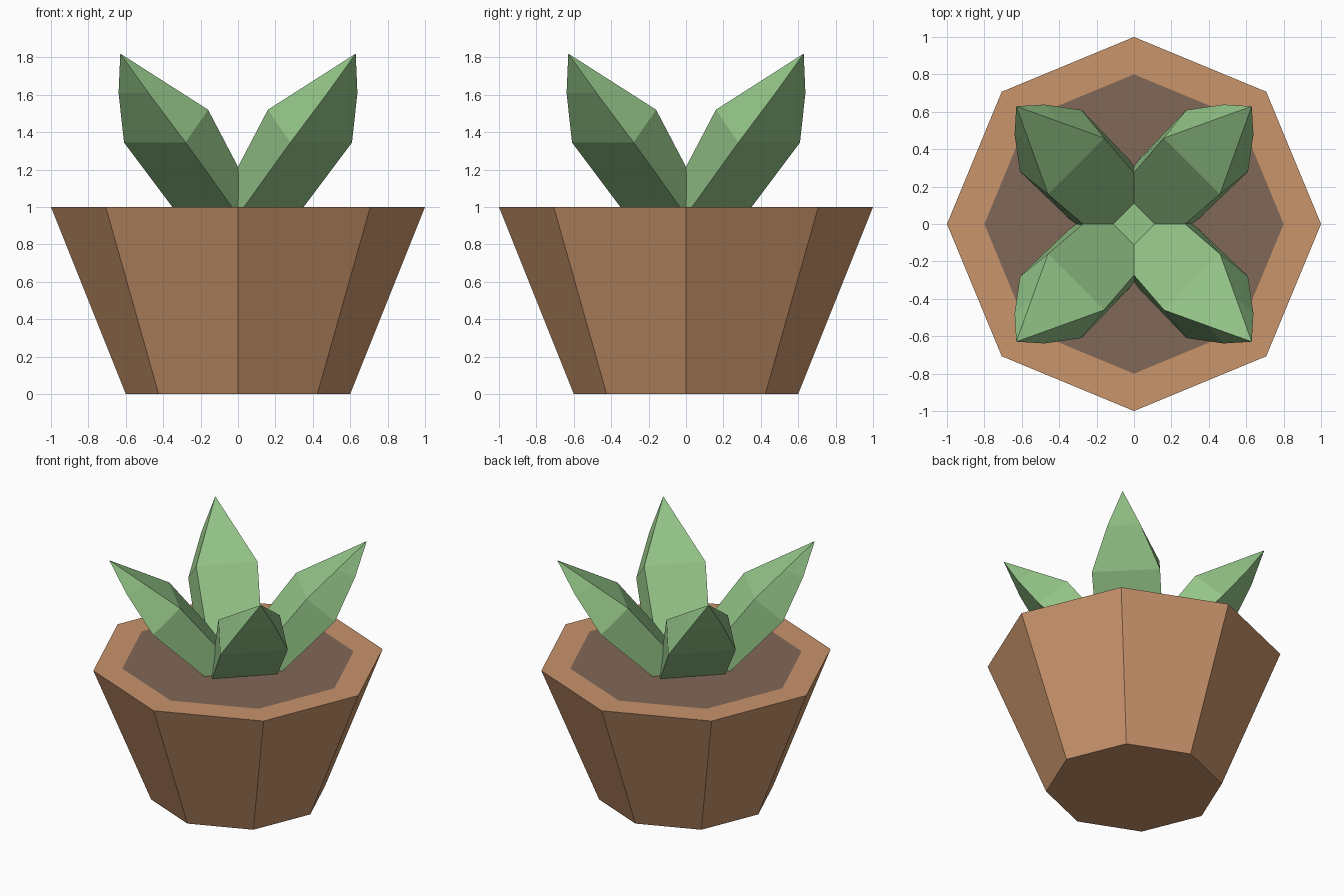
import bpy
import bmesh
from math import radians
from mathutils import Matrix, Vector

cube = bpy.data.objects.get("Cube")
if cube:
    bpy.data.objects.remove(cube, do_unlink=True)


def material(name, rgb):
    mat = bpy.data.materials.new(name)
    mat.use_nodes = True
    mat.diffuse_color = (*rgb, 1)
    mat.node_tree.nodes["Principled BSDF"].inputs["Base Color"].default_value = (*rgb, 1)
    return mat


def finish(name, bm, *mats):
    bmesh.ops.recalc_face_normals(bm, faces=bm.faces)
    mesh = bpy.data.meshes.new(name)
    bm.to_mesh(mesh)
    bm.free()
    for mat in mats:
        mesh.materials.append(mat)
    obj = bpy.data.objects.new(name, mesh)
    bpy.context.collection.objects.link(obj)
    return obj


clay = material("terracotta", (0.58, 0.297, 0.148))
earth = material("soil", (0.22, 0.138, 0.096))
green = material("leaf green", (0.295, 0.555, 0.245))

# Pot: eight-sided tapered body, with the soil set flush into its top
bm = bmesh.new()
bmesh.ops.create_cone(bm, cap_ends=True, segments=8, radius1=0.6, radius2=1.0,
                      depth=1.0, matrix=Matrix.Translation((0, 0, 0.5)))
# Turn so that corners point along the axes
corner = max(bm.verts, key=lambda v: v.co.z).co
bmesh.ops.rotate(bm, verts=bm.verts,
                 matrix=Matrix.Rotation(-corner.to_2d().angle_signed(Vector((1, 0))) * -1, 3, "Z")
                 if abs(corner.x * corner.y) > 0.001 and abs(abs(corner.x) - abs(corner.y)) > 0.001
                 else Matrix.Identity(3))
top = max(bm.faces, key=lambda f: f.calc_center_median().z)
rim = bmesh.ops.extrude_face_region(bm, geom=[top])
soil_face = [f for f in rim["geom"] if isinstance(f, bmesh.types.BMFace)][0]
bmesh.ops.scale(bm, vec=(0.8, 0.8, 1), verts=soil_face.verts)
soil_face.material_index = 1
if top.is_valid:
    bm.faces.remove(top)
finish("pot", bm, clay, earth)

# Leaf sections: reach, height and half width of the inner, then the outer edge
SECTIONS = [
    ((0.0, 1.07, 0.185), (0.0, 0.98, 0.185)),
    ((0.078, 1.07, 0.185), (0.25, 0.98, 0.225)),
    ((0.438, 1.52, 0.212), (0.629, 1.345, 0.233)),
    ((0.664, 1.67, 0.106), (0.79, 1.61, 0.113)),
]
TIP = (0.89, 0, 1.82)


def leaf(name, angle):
    bm = bmesh.new()
    rings = []
    for (ri, zi, wi), (ro, zo, wo) in SECTIONS:
        points = [(ri, wi, zi), (ri, -wi, zi), (ro, -wo, zo), (ro, wo, zo)]
        rings.append([bm.verts.new(p) for p in points])
    tip = bm.verts.new(TIP)
    bm.faces.new(rings[0])
    for i in range(4):
        j = (i + 1) % 4
        for a, b in zip(rings, rings[1:]):
            bm.faces.new((a[i], a[j], b[j], b[i]))
        bm.faces.new((rings[-1][i], rings[-1][j], tip))
    bmesh.ops.rotate(bm, verts=bm.verts, matrix=Matrix.Rotation(radians(angle), 3, "Z"))
    finish(name, bm, green)


# Four leaves along the diagonals
for side, angle in (("back_left", 45), ("back_right", 135),
                    ("front_right", 225), ("front_left", 315)):
    leaf(side + "_leaf", angle)
